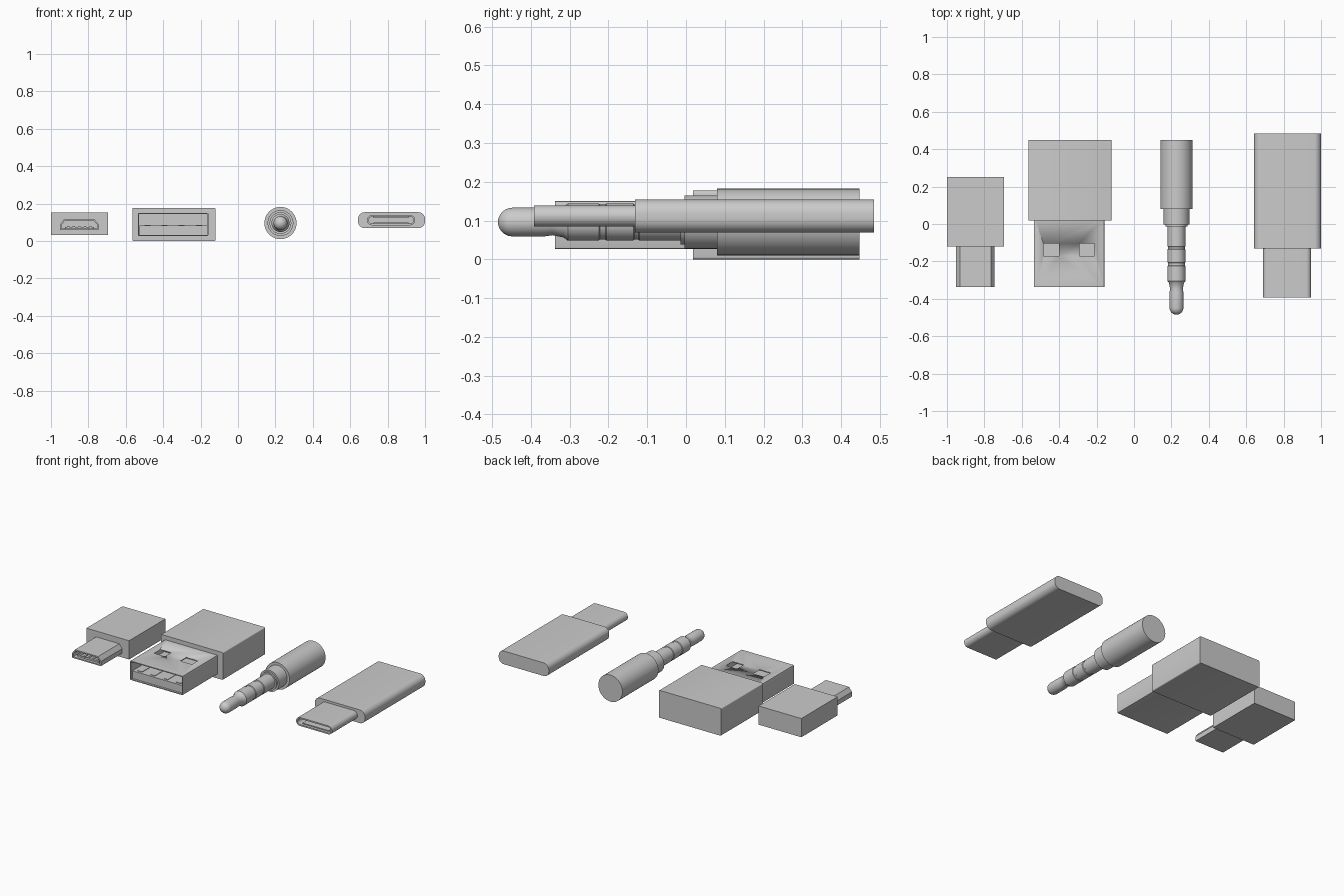
import bpy, bmesh, math
from mathutils import Vector

if "Cube" in bpy.data.objects:
    bpy.data.objects.remove(bpy.data.objects["Cube"])


def finish(name, bm, smooth=True):
    bmesh.ops.recalc_face_normals(bm, faces=bm.faces)
    me = bpy.data.meshes.new(name)
    bm.to_mesh(me)
    bm.free()
    ob = bpy.data.objects.new(name, me)
    bpy.context.collection.objects.link(ob)
    if smooth:
        bpy.context.view_layer.objects.active = ob
        ob.select_set(True)
        bpy.ops.object.shade_smooth_by_angle(angle=math.radians(35))
        ob.select_set(False)
    return ob


def loft(name, sections):
    """Skin a series of (xz profile, y) sections and cap both ends."""
    bm = bmesh.new()
    rings = [[bm.verts.new((x, y, z)) for x, z in prof] for prof, y in sections]
    for a, b in zip(rings, rings[1:]):
        n = len(a)
        for i in range(n):
            bm.faces.new((a[i], a[(i + 1) % n], b[(i + 1) % n], b[i]))
    bm.faces.new(rings[0])
    bm.faces.new(rings[-1])
    return finish(name, bm)


def rounded(x0, x1, z0, z1, r, n=8):
    """Rounded rectangle profile in xz."""
    pts = []
    for k, (cx, cz) in enumerate([(x1 - r, z1 - r), (x0 + r, z1 - r),
                                  (x0 + r, z0 + r), (x1 - r, z0 + r)]):
        for i in range(n + 1):
            a = math.radians(90 * (k + i / n))
            pts.append((cx + r * math.cos(a), cz + r * math.sin(a)))
    return pts


def shell(name, outer, inner, front, back, floor):
    """Plug sleeve with an open front and a floor set back inside."""
    return loft(name, [(outer, back), (outer, front), (inner, front), (inner, floor)])


def box(name, x0, x1, y0, y1, z0, z1):
    prof = [(x0, z0), (x1, z0), (x1, z1), (x0, z1)]
    return loft(name, [(prof, y0), (prof, y1)])


# Micro plug: block body, tapered sleeve, tongue with five contacts
box("micro_body", -1.0, -0.695, -0.12, 0.25, 0.032, 0.153)


def taper(g):
    right = [(0.103 - g, 0.058 + g), (0.103 - g, 0.088), (0.083 - g * 0.7, 0.115 - g)]
    return [(-0.848 + x, z) for x, z in right] + [(-0.848 - x, z) for x, z in reversed(right)]


shell("micro_sleeve", taper(0), taper(0.008), -0.337, -0.115, -0.14)
box("micro_tongue", -0.925, -0.771, -0.32, -0.13, 0.065, 0.076)
for i in range(5):
    x = -0.848 + (i - 2) * 0.03
    box(f"micro_contact_{i + 1}", x - 0.006, x + 0.006, -0.322, -0.135, 0.075, 0.080)

# Flat wide plug: block body, hollow sleeve with windows, tongue with contacts
loft("wide_body", [(rounded(-0.565, -0.12, 0.0, 0.177, 0.006, 3), y) for y in (0.018, 0.448)])
sleeve = shell("wide_sleeve", rounded(-0.535, -0.159, 0.027, 0.15, 0.004, 2),
               rounded(-0.529, -0.165, 0.033, 0.144, 0.002, 2), -0.338, 0.03, 0.0)
for side in (-1, 1):
    x = -0.347 + side * 0.096
    cutter = box("window_cutter", x - 0.041, x + 0.041, -0.172, -0.104, 0.135, 0.16)
    mod = sleeve.modifiers.new("window", 'BOOLEAN')
    mod.operation = 'DIFFERENCE'
    mod.solver = 'EXACT'
    mod.object = cutter
    cutter.hide_render = True
    cutter.hide_set(True)
box("wide_tongue", -0.527, -0.167, -0.325, 0.005, 0.031, 0.082)
for i in range(4):
    x = -0.347 + (i - 1.5) * 0.092
    box(f"wide_contact_{i + 1}", x - 0.016, x + 0.016, -0.31, -0.03, 0.081, 0.085)

# Round plug: one turned profile of (radius, y), with a domed tip
prof = [(0.086, 0.448), (0.086, 0.08), (0.069, 0.08), (0.069, -0.004),
        (0.058, -0.004), (0.058, -0.014), (0.048, -0.014), (0.048, -0.12),
        (0.045, -0.123), (0.045, -0.133), (0.048, -0.136), (0.048, -0.205),
        (0.045, -0.208), (0.045, -0.222), (0.048, -0.225), (0.048, -0.305),
        (0.040, -0.315), (0.034, -0.345), (0.037, -0.365), (0.037, -0.448)]
prof += [(0.037 * math.cos(math.radians(a)), -0.448 - 0.037 * math.sin(math.radians(a)))
         for a in (15, 30, 45, 60, 75, 86)]


def circle(r, n=40):
    return [(0.227 + r * math.cos(math.tau * i / n), 0.096 + r * math.sin(math.tau * i / n))
            for i in range(n)]


loft("round_plug", [(circle(r), y) for r, y in prof])

# Slim reversible plug: rounded body, oval sleeve, contact strips inside
loft("slim_body", [(rounded(0.642, 1.0, 0.069, 0.154, 0.036), y) for y in (-0.132, 0.485)])
shell("slim_sleeve", rounded(0.69, 0.947, 0.084, 0.139, 0.027),
      rounded(0.699, 0.938, 0.093, 0.130, 0.018), -0.392, -0.12, -0.15)
for name, z in (("lower", 0.092), ("upper", 0.124)):
    box(f"slim_contact_strip_{name}", 0.725, 0.912, -0.375, -0.14, z, z + 0.007)
